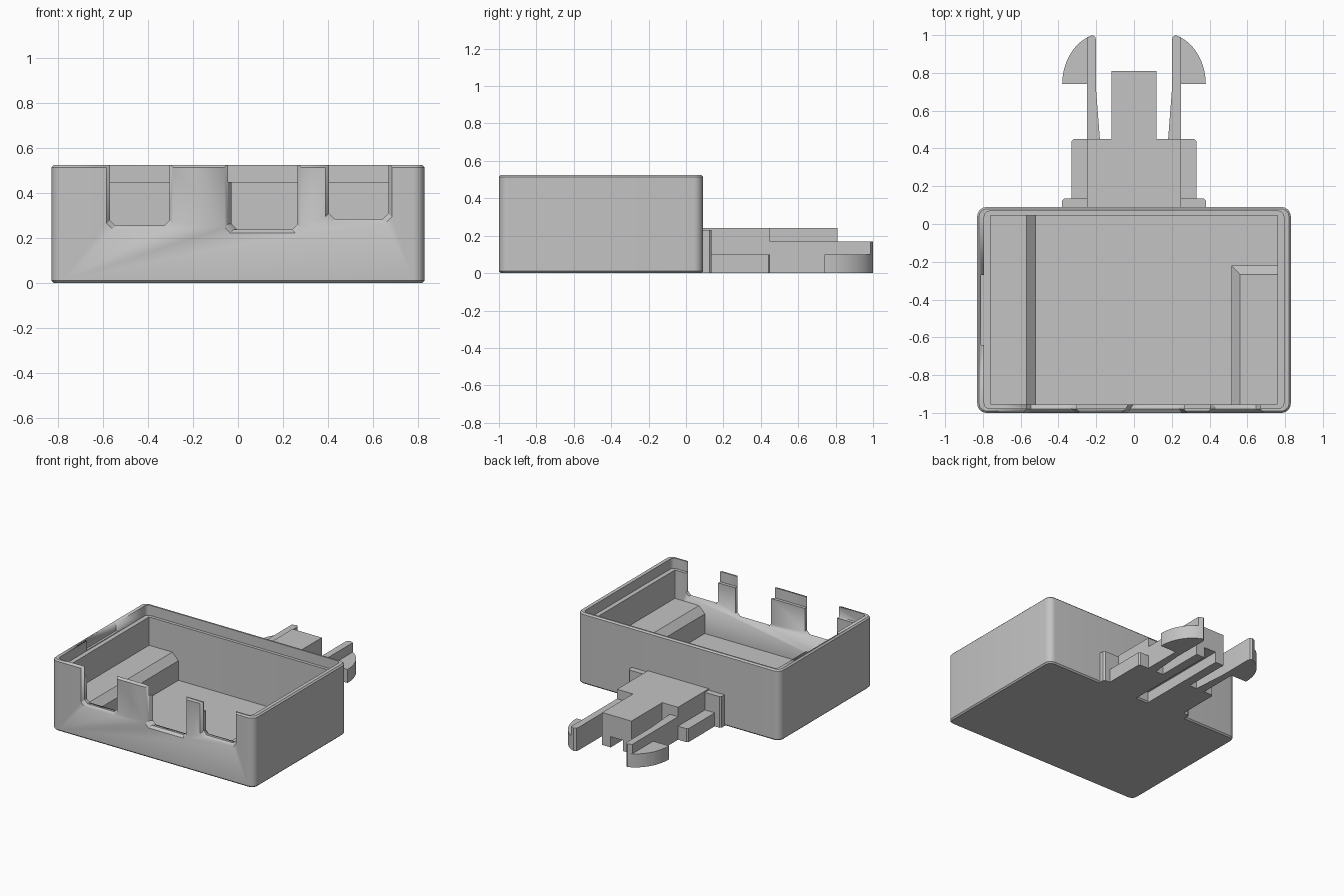
import bpy, bmesh
from math import cos, sin, radians, pi

cube = bpy.data.objects.get("Cube")
if cube:
    bpy.data.objects.remove(cube, do_unlink=True)

grey = bpy.data.materials.new("light_grey_plastic")
grey.use_nodes = True
colour = (0.55, 0.55, 0.55, 1)
grey.diffuse_color = colour
grey.node_tree.nodes["Principled BSDF"].inputs["Base Color"].default_value = colour


def loft(name, rings, mirror=False):
    """Skin a list of equal-length rings and cap both ends."""
    bm = bmesh.new()
    loops = [[bm.verts.new(p) for p in ring] for ring in rings]
    n = len(loops[0])
    for a, b in zip(loops, loops[1:]):
        for i in range(n):
            j = (i + 1) % n
            bm.faces.new((a[i], a[j], b[j], b[i]))
    bm.faces.new(loops[0])
    bm.faces.new(loops[-1])
    bmesh.ops.recalc_face_normals(bm, faces=bm.faces)
    mesh = bpy.data.meshes.new(name)
    bm.to_mesh(mesh)
    bm.free()
    mesh.materials.append(grey)
    mesh.shade_smooth()
    mesh.set_sharp_from_angle(angle=radians(30))
    obj = bpy.data.objects.new(name, mesh)
    bpy.context.collection.objects.link(obj)
    if mirror:
        obj.modifiers.new("mirror", 'MIRROR').use_mirror_merge = False
    return obj


def along_y(name, profile, y0, y1, mirror=False):
    return loft(name, [[(x, y, z) for x, z in profile] for y in (y0, y1)], mirror)


def along_z(name, outline, z0, z1, mirror=False):
    return loft(name, [[(x, y, z) for x, y in outline] for z in (z0, z1)], mirror)


def rect(x0, x1, y0, y1):
    return [(x0, y0), (x1, y0), (x1, y1), (x0, y1)]


def rounded_ring(ix, iy, z, radius):
    """Rounded rectangle of the tray, inset by ix and iy."""
    hx, hy = 0.83 - ix - radius, 0.545 - iy - radius
    ring = []
    for k, (sx, sy) in enumerate([(1, 1), (-1, 1), (-1, -1), (1, -1)]):
        for s in range(7):
            t = (k + s / 6) * pi / 2
            ring.append((sx * hx + radius * cos(t), -0.455 + sy * hy + radius * sin(t), z))
    return ring


# Tray: outside wall, rim, stepped lip and cavity in one skin
FLOOR = 0.045
tray = loft("tray", [
    rounded_ring(0.01, 0.01, 0, 0.04),
    rounded_ring(0, 0, 0.01, 0.05),
    rounded_ring(0, 0, 0.515, 0.05),
    rounded_ring(0.01, 0.01, 0.525, 0.04),
    rounded_ring(0.037, 0.022, 0.525, 0.03),
    rounded_ring(0.037, 0.022, 0.45, 0.03),
    rounded_ring(0.07, 0.045, 0.45, 0.004),
    rounded_ring(0.07, 0.045, FLOOR, 0.004)])


def cut(cutter):
    cutter.hide_render = True
    mod = tray.modifiers.new(cutter.name, 'BOOLEAN')
    mod.operation = 'DIFFERENCE'
    mod.solver = 'EXACT'
    mod.object = cutter
    cutter.hide_set(True)


def notch(name, x0, x1, bottom, taper=0):
    """Front port opening with chamfered corners and a flared outer edge."""
    rings = []
    for y, grow, shift in [(-1.02, 0.03, 0), (-0.98, 0, 0), (-0.95, 0, taper), (-0.9, 0, taper)]:
        a, b, z, c = x0 - grow + shift, x1 + grow, bottom - grow, 0.025
        rings.append([(a, y, 0.6), (a, y, z + c), (a + c, y, z),
                      (b - c, y, z), (b, y, z + c), (b, y, 0.6)])
    cut(loft(name, rings))


# Openings in the front wall and the shallow recess in the side lip
notch("left_opening_cutter", -0.57, -0.305, 0.255)
notch("middle_opening_cutter", -0.045, 0.265, 0.237, 0.02)
notch("right_opening_cutter", 0.405, 0.67, 0.285)
cut(along_z("lip_recess_cutter", rect(-0.81, -0.775, -0.64, -0.27), 0.455, 0.6))

# Inner ledges with chamfered edges
along_y("long_ledge", [(-0.8, 0.03), (-0.52, 0.03), (-0.52, 0.19), (-0.57, 0.24), (-0.8, 0.24)],
        -0.97, 0.065)
loft("short_ledge", [[(x, y, z) for x, y in rect(0.515 + c, 0.8, -0.97, -0.22 - c)]
                     for z, c in [(0.03, 0), (0.19, 0), (0.24, 0.047)]])

# Connector: flange, shoulders with side rails, and grooved spine
along_z("flange", [(0.1, 0.07), (0.38, 0.07), (0.38, 0.125), (0.37, 0.135), (0.1, 0.135)],
        0, 0.23, True)
along_z("side_rail", [(0.2, 0.1), (0.33, 0.1), (0.33, 0.44), (0.32, 0.45), (0.2, 0.45)],
        0, 0.1, True)
along_y("shoulder", [(0.12, 0), (0.25, 0), (0.25, 0.24), (0.12, 0.24)], 0.08, 0.45, True)
along_y("spine", [(-0.12, 0), (-0.05, 0), (-0.05, 0.08), (0.05, 0.08),
                  (0.05, 0), (0.12, 0), (0.12, 0.24), (-0.12, 0.24)], 0.08, 0.81)

# Spring arms with curved hooks
along_z("spring_arm", [(0.18, 0.44), (0.25, 0.44), (0.25, 0.986), (0.22, 1.0),
                       (0.205, 0.99), (0.2, 0.97), (0.2, 0.7)], 0, 0.17, True)
arc = [(0.16 + 0.22 * cos(t), 0.74 + 0.27 * sin(t))
       for t in [radians(74) * i / 14 for i in range(15)]]
along_z("hook", [(0.22, 0.74)] + arc, 0, 0.1, True)
